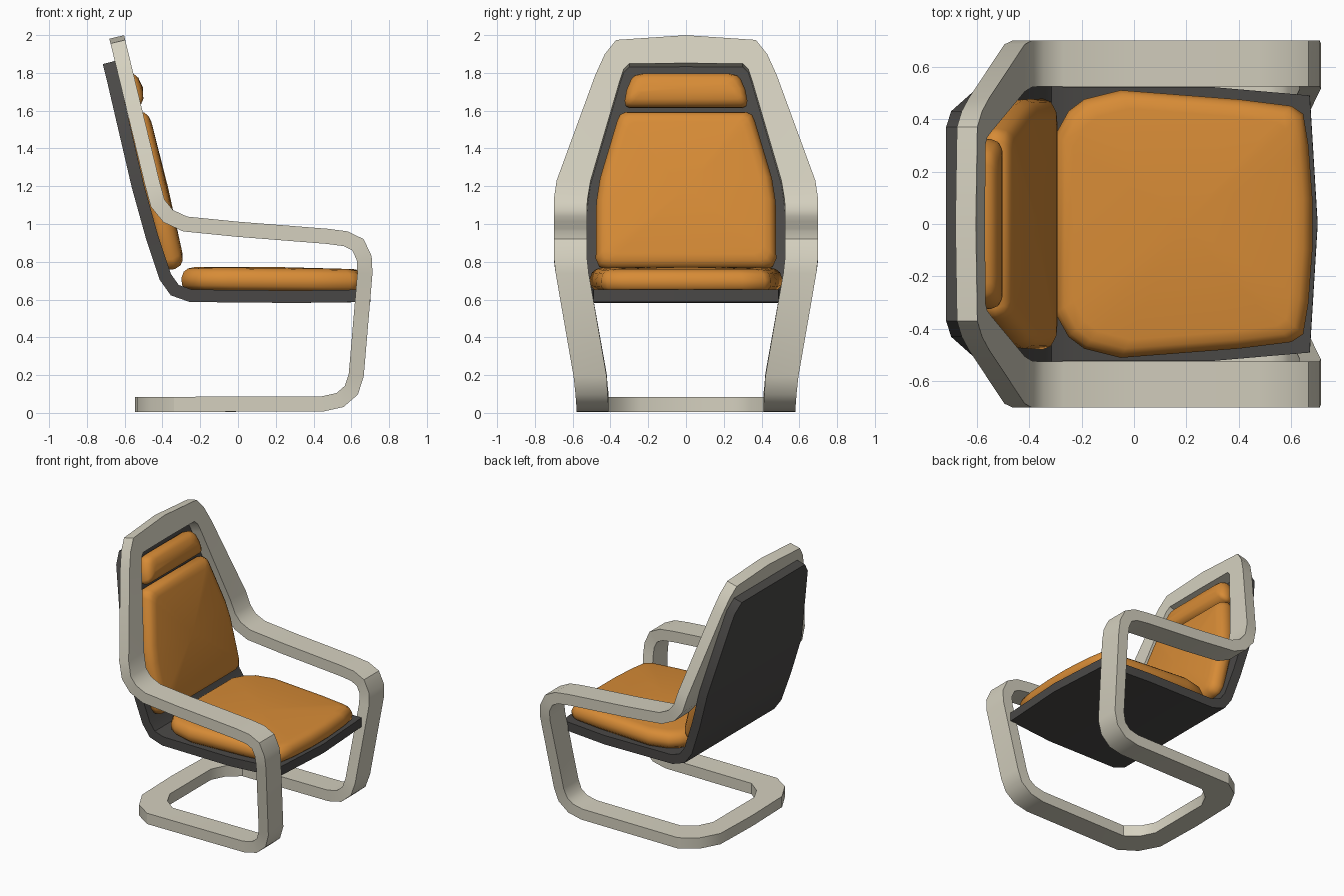
import bpy, bmesh, math
from mathutils import Vector

if "Cube" in bpy.data.objects:
    bpy.data.objects.remove(bpy.data.objects["Cube"])


def material(name, rgb):
    m = bpy.data.materials.new(name)
    m.diffuse_color = (*rgb, 1)
    m.use_nodes = True
    m.node_tree.nodes["Principled BSDF"].inputs["Base Color"].default_value = m.diffuse_color
    return m


CREAM = material("cream frame", (0.66, 0.63, 0.52))
DARK = material("charcoal shell", (0.068, 0.065, 0.062))
ORANGE = material("orange fabric", (0.68, 0.26, 0.037))


def finish(bm, name, mat, angle):
    bmesh.ops.remove_doubles(bm, verts=bm.verts, dist=0.0005)
    bmesh.ops.recalc_face_normals(bm, faces=bm.faces)
    me = bpy.data.meshes.new(name)
    bm.to_mesh(me)
    bm.free()
    ob = bpy.data.objects.new(name, me)
    bpy.context.collection.objects.link(ob)
    me.materials.append(mat)
    bpy.ops.object.select_all(action='DESELECT')
    ob.select_set(True)
    bpy.context.view_layer.objects.active = ob
    bpy.ops.object.shade_smooth_by_angle(angle=math.radians(angle))
    return ob


def ribbon(name, stations, thick, mat, inner_wall, cap):
    """Bent plate. Station = (xi, zi, yi, xo, zo, yo): inner and outer edge; mirrored over y."""
    mids = [Vector(((s[0] + s[3]) / 2, (s[1] + s[4]) / 2)) for s in stations]
    n = len(stations)
    bm = bmesh.new()
    for side in (1, -1):
        rows = []
        for i, s in enumerate(stations):
            a = (mids[i] - mids[i - 1]).normalized() if i else None
            b = (mids[i + 1] - mids[i]).normalized() if i < n - 1 else None
            a, b = a or b, b or a
            t = (a + b).normalized()
            off = Vector((-t.y, t.x)) * (thick / 2 / max(t.dot(a), 0.6))
            rows.append([bm.verts.new((x + k * off.x, side * y, z + k * off.y))
                         for x, z, y, k in ((*s[:3], -1), (*s[3:], -1), (*s[3:], 1), (*s[:3], 1))])
        for r, q in zip(rows, rows[1:]):
            for j in range(4 if inner_wall else 3):
                k = (j + 1) % 4
                bm.faces.new((r[j], r[k], q[k], q[j]))
        if cap:
            bm.faces.new(rows[0])
            bm.faces.new(rows[-1])
    return finish(bm, name, mat, 32)


def straight(x, z, yi, yo):
    return (x, z, yi, x, z, yo)


def back(zi, yi, zo, yo):
    # station on the sloping back plane of the frame
    fx = lambda z: -0.455 - 0.243 * (z - 1.22)
    return (fx(zi), zi, yi, fx(zo), zo, yo)


# Continuous loop frame: floor base, front legs, arms, back surround
B = 0.045
frame = [(-0.39, B, 0, -0.545, B, 0), (-0.39, B, 0.24, -0.535, B, 0.36),
         (-0.34, B, 0.34, -0.46, B, 0.50), (-0.25, B, 0.41, -0.34, B, 0.58)]
frame += [straight(*s) for s in (
    (0.45, 0.048, 0.41, 0.58), (0.54, 0.068, 0.41, 0.58), (0.60, 0.12, 0.415, 0.585),
    (0.626, 0.2, 0.42, 0.595), (0.672, 0.74, 0.515, 0.69), (0.668, 0.82, 0.525, 0.70),
    (0.635, 0.89, 0.525, 0.70), (0.57, 0.922, 0.525, 0.70), (0.47, 0.935, 0.525, 0.70),
    (0.0, 0.972, 0.525, 0.70), (-0.28, 1.0, 0.525, 0.70), (-0.37, 1.042, 0.525, 0.70),
    (-0.425, 1.11, 0.522, 0.70), (-0.455, 1.22, 0.505, 0.685))]
frame += [back(1.75, 0.35, 1.78, 0.48), back(1.81, 0.33, 1.89, 0.43),
          back(1.84, 0.30, 1.965, 0.37), back(1.842, 0, 1.99, 0)]
ribbon("loop_frame", frame, 0.08, CREAM, True, False)

# Bent seat and back shell
shell = [(0.70, 0.62, 0, 0.67, 0.62, 0.49)]
shell += [(x, z, 0, x, z, w) for x, z, w in (
    (0.3, 0.615, 0.522), (-0.25, 0.62, 0.522), (-0.335, 0.65, 0.525), (-0.385, 0.72, 0.525),
    (-0.455, 0.93, 0.535), (-0.53, 1.2, 0.55), (-0.665, 1.78, 0.43), (-0.684, 1.855, 0.37))]
ribbon("seat_shell", shell, 0.066, DARK, False, True)


def cushion(name, outline, thick, origin, u_dir, n_dir):
    """Puffed pad; outline is half-width over distance u along the pad."""
    o, u_dir, n_dir = Vector(origin), Vector(u_dir).normalized(), Vector(n_dir).normalized()
    loop = outline + [(u, -w) for u, w in reversed(outline)]
    us = [u for u, w in outline]
    cu, hu = (max(us) + min(us)) / 2, (max(us) - min(us)) / 2
    hw = max(w for u, w in outline)
    bm = bmesh.new()
    rings = []
    for d, h in ((0.03, 0), (0.004, 0.2), (0, 0.5), (0.012, 0.78), (0.035, 0.93), (0.07, 0.99)):
        ring = []
        for u, w in loop:
            p = o + u_dir * (cu + (u - cu) * (1 - d / hu)) + n_dir * (h * thick)
            p.y = w * (1 - d / hw)
            ring.append(bm.verts.new(p))
        rings.append(ring)
    n = len(loop)
    for r, q in zip(rings, rings[1:]):
        for j in range(n):
            k = (j + 1) % n
            bm.faces.new((r[j], r[k], q[k], q[j]))
    bm.faces.new(rings[0])
    # gently domed top
    c = bm.verts.new(o + u_dir * cu + n_dir * thick * 1.04)
    for j in range(n):
        bm.faces.new((rings[-1][j], rings[-1][(j + 1) % n], c))
    return finish(bm, name, ORANGE, 50)


# Cushions
cushion("seat_cushion",
        [(-0.30, 0.34), (-0.25, 0.43), (-0.19, 0.475), (-0.05, 0.51), (0.4, 0.475),
         (0.60, 0.45), (0.645, 0.42), (0.665, 0.3), (0.68, 0.1)],
        0.122, (0, 0, 0.648), (1, 0, -0.012), (0, 0, 1))
UP, OUT, BASE = (-0.23, 0, 0.973), (0.973, 0, 0.23), (-0.5, 0, 1.2)
cushion("back_cushion",
        [(-0.465, 0.42), (-0.45, 0.46), (-0.41, 0.478), (-0.1, 0.475), (0.03, 0.455),
         (0.34, 0.365), (0.375, 0.35), (0.39, 0.32)],
        0.12, BASE, UP, OUT)
cushion("headrest",
        [(0.415, 0.30), (0.425, 0.32), (0.45, 0.325), (0.51, 0.315), (0.57, 0.29),
         (0.59, 0.27), (0.60, 0.23)],
        0.113, BASE, UP, OUT)
